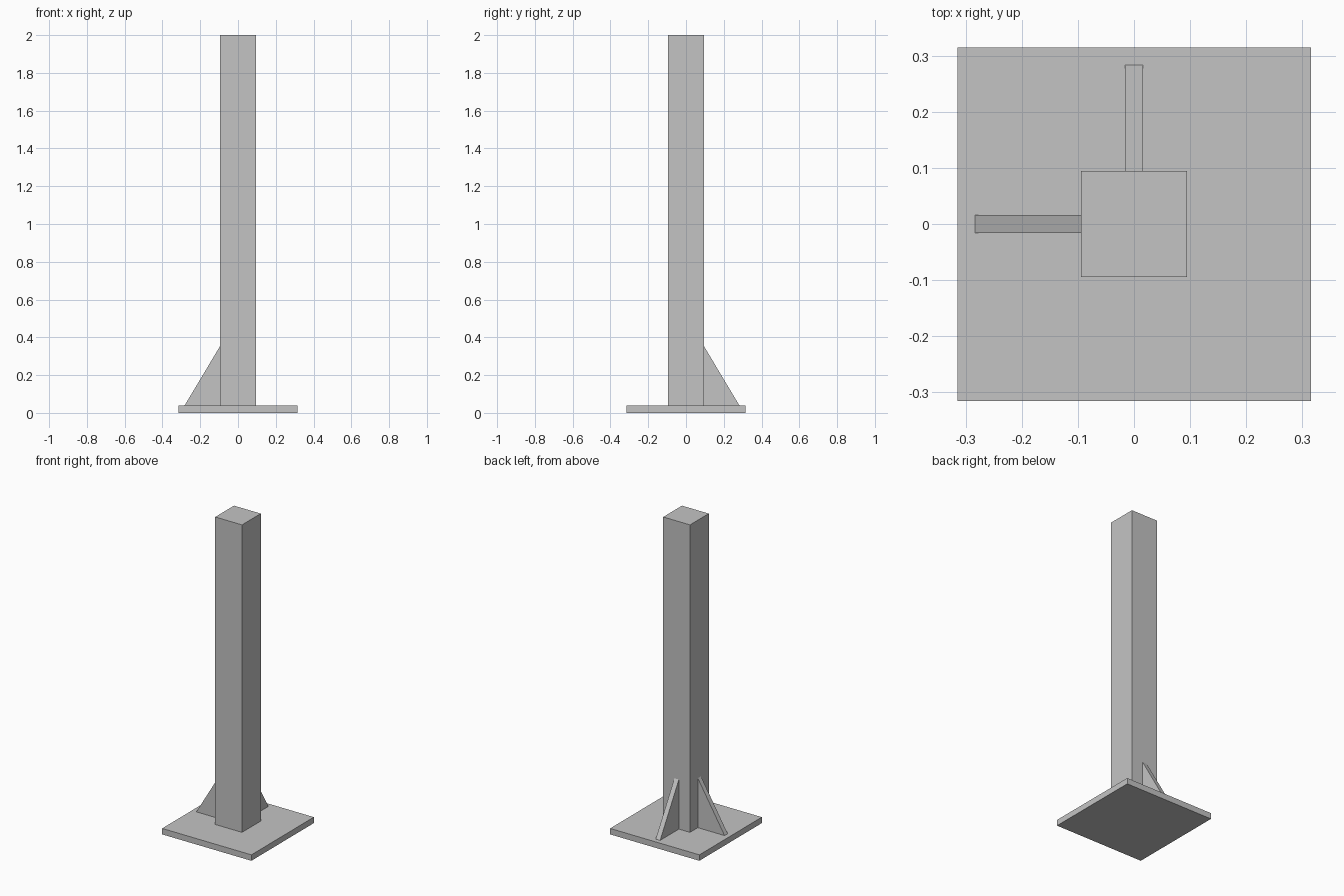
import bpy
import bmesh
from mathutils import Matrix, Vector
from math import radians

cube = bpy.data.objects.get("Cube")
if cube:
    bpy.data.objects.remove(cube, do_unlink=True)

BASE, BASE_H = 0.63, 0.038
POST, HEIGHT = 0.189, 2.0
RIB_LEN, RIB_H, RIB_T = 0.189, 0.316, 0.0315

# Single grey steel colour
steel = bpy.data.materials.new("grey_steel")
steel.use_nodes = True
colour = (0.55, 0.55, 0.55, 1)
steel.diffuse_color = colour
steel.node_tree.nodes["Principled BSDF"].inputs["Base Color"].default_value = colour


def finish(name, bm):
    bmesh.ops.recalc_face_normals(bm, faces=bm.faces)
    mesh = bpy.data.meshes.new(name)
    bm.to_mesh(mesh)
    bm.free()
    mesh.materials.append(steel)
    obj = bpy.data.objects.new(name, mesh)
    bpy.context.collection.objects.link(obj)


def box(name, side, z0, z1):
    bm = bmesh.new()
    matrix = Matrix.Translation((0, 0, (z0 + z1) / 2)) @ Matrix.Diagonal((side, side, z1 - z0, 1))
    bmesh.ops.create_cube(bm, size=1, matrix=matrix)
    finish(name, bm)


def gusset(name, angle):
    # Triangular profile along +x, extruded to its thickness, then turned
    bm = bmesh.new()
    inner = POST / 2
    profile = [(inner, BASE_H), (inner + RIB_LEN, BASE_H), (inner, BASE_H + RIB_H)]
    face = bm.faces.new([bm.verts.new((x, -RIB_T / 2, z)) for x, z in profile])
    side = bmesh.ops.extrude_face_region(bm, geom=[face])
    verts = [v for v in side["geom"] if isinstance(v, bmesh.types.BMVert)]
    bmesh.ops.translate(bm, verts=verts, vec=Vector((0, RIB_T, 0)))
    bm.transform(Matrix.Rotation(radians(angle), 4, "Z"))
    finish(name, bm)


# Foot plate and upright
box("base_plate", BASE, 0, BASE_H)
box("post", POST, BASE_H, HEIGHT)

# Two stiffening ribs on adjacent sides
gusset("back_gusset", 90)
gusset("right_gusset", 180)
